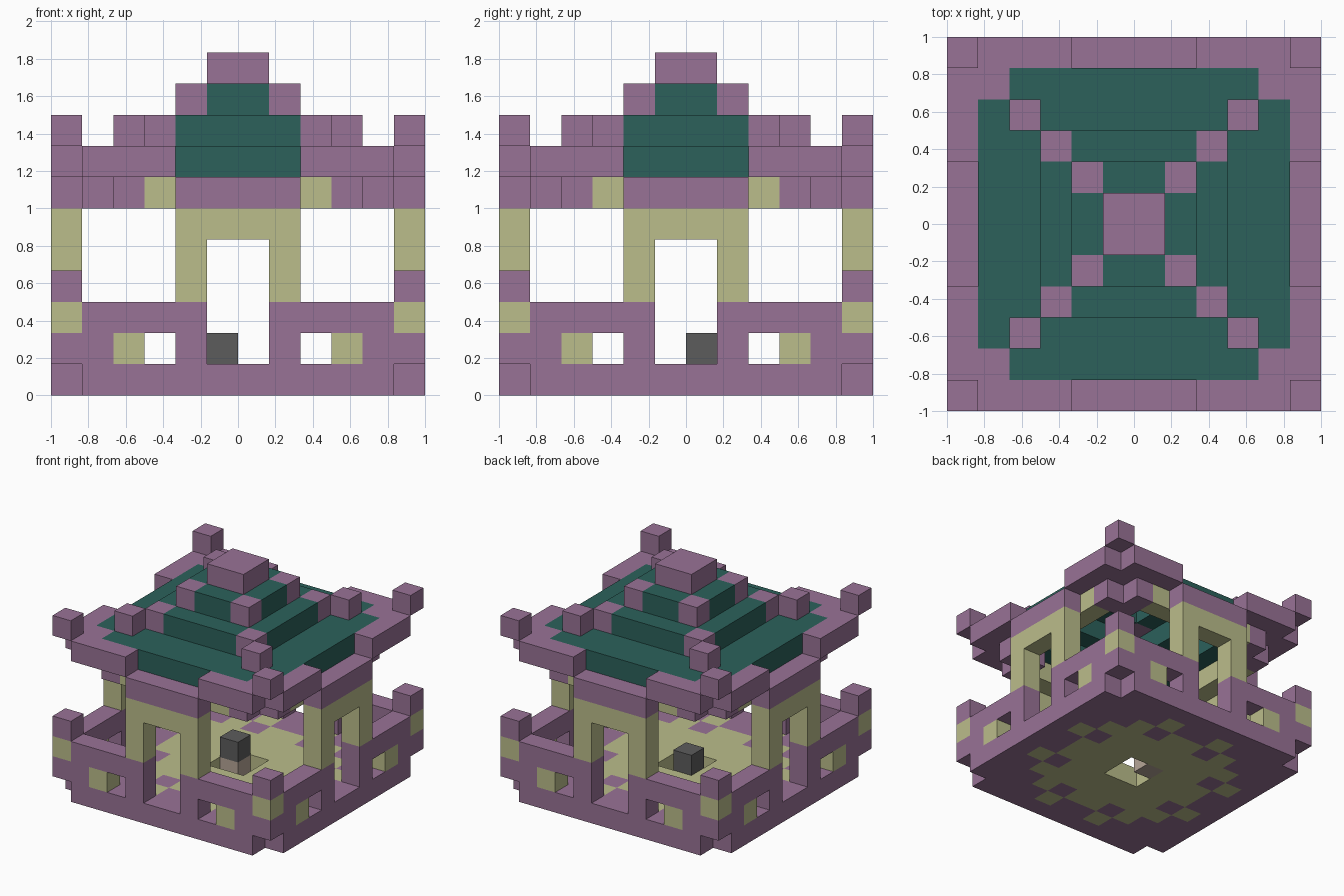
import bpy, bmesh, math

cube = bpy.data.objects.get("Cube")
if cube:
    bpy.data.objects.remove(cube)

N = 12            # blocks along each side
U = 2 / N         # block size


def material(name, rgb):
    m = bpy.data.materials.new(name)
    m.use_nodes = True
    m.diffuse_color = (*rgb, 1)
    bsdf = next(n for n in m.node_tree.nodes if n.type == 'BSDF_PRINCIPLED')
    bsdf.inputs["Base Color"].default_value = (*rgb, 1)
    bsdf.inputs["Roughness"].default_value = 0.9
    return m


MATS = {
    "mauve": material("mauve", (0.318, 0.170, 0.306)),
    "straw": material("straw", (0.497, 0.509, 0.258)),
    "green": material("dark green", (0.025, 0.120, 0.105)),
    "grey": material("grey", (0.107, 0.107, 0.107)),
    "tan": material("tan", (0.47, 0.38, 0.31)),
}
NAMES = list(MATS)
blocks = {}       # (x, y, z) -> (part, colour)


def fill(part, colour, xs, ys, zs):
    """Fill an inclusive range of blocks."""
    for x in range(xs[0], xs[1] + 1):
        for y in range(ys[0], ys[1] + 1):
            for z in range(zs[0], zs[1] + 1):
                blocks[x, y, z] = (part, colour)


def fill4(part, colour, xs, ys, zs):
    """Fill the same range on all four sides."""
    for _ in range(4):
        fill(part, colour, xs, ys, zs)
        xs, ys = (N - 1 - ys[1], N - 1 - ys[0]), xs


def clear4(xs, ys, zs):
    """Carve the same range out of all four sides."""
    fill4("", None, xs, ys, zs)
    for key in [k for k, v in blocks.items() if v[1] is None]:
        del blocks[key]


# Floor slab with a round patterned inlay and a central pit
fill("floor", "mauve", (0, 11), (0, 11), (0, 0))
for x in range(N):
    for y in range(N):
        a, b = abs(x - 5.5), abs(y - 5.5)
        r = math.hypot(a, b)
        if r < 3.7 or (r < 4.8 and (a + b) % 2 == 0):
            fill("floor", "straw", (x, x), (y, y), (0, 0))
clear4((5, 5), (5, 5), (0, 0))
clear4((0, 0), (0, 0), (0, 0))

# Low outer walls with door gaps, small windows and straw blocks
fill4("outer_wall", "mauve", (0, 11), (0, 0), (1, 2))
for x in (2, 9):
    fill4("outer_wall", "straw", (x, x), (0, 0), (1, 1))
for x in (3, 8):
    clear4((x, x), (0, 0), (1, 1))

# Corner posts
fill4("corner_post", "mauve", (0, 0), (0, 0), (1, 3))
fill4("corner_post", "straw", (0, 0), (0, 0), (2, 2))

# Door frames with lintels
fill4("door_frame", "straw", (4, 7), (0, 0), (3, 5))
fill4("door_lintel", "mauve", (4, 7), (0, 0), (6, 6))
clear4((5, 6), (0, 0), (1, 4))

# Ring beam under the roof
fill4("roof_beam", "straw", (3, 8), (1, 1), (6, 6))
fill4("roof_bracket", "mauve", (2, 2), (1, 2), (6, 6))
fill4("roof_bracket", "mauve", (1, 1), (2, 2), (6, 6))

# Raised eaves and corner finials
fill4("eaves", "mauve", (1, 3), (0, 0), (7, 7))
fill4("eaves", "mauve", (8, 10), (0, 0), (7, 7))
fill4("eaves", "mauve", (1, 1), (1, 1), (7, 7))
fill4("corner_finial", "mauve", (0, 0), (0, 0), (8, 8))

# Stepped roof shell, one tier per ring, with hip blocks on the corners
for ring, z in ((1, 7), (2, 7), (3, 8), (4, 9)):
    end = N - 1 - ring
    fill4("roof_tier", "green", (ring + 1, end - 1), (ring, ring), (z, z))
    hip_z = 8 if ring == 2 else z
    fill4("roof_hip", "mauve", (ring, ring), (ring, ring), (hip_z, hip_z))
fill4("roof_tier", "green", (2, 2), (2, 2), (7, 7))
fill("roof_cap", "mauve", (5, 6), (5, 6), (10, 10))

# Centre block standing in the pit
fill("pedestal", "tan", (5, 5), (6, 6), (0, 0))
fill("centre_stone", "grey", (5, 5), (6, 6), (1, 1))


def build(part):
    """Make one clean mesh from the exposed sides of a part's blocks."""
    bm = bmesh.new()
    for (x, y, z), (owner, colour) in blocks.items():
        if owner != part:
            continue
        for axis in range(3):
            for side in (0, 1):
                near = [x, y, z]
                near[axis] += 2 * side - 1
                if tuple(near) in blocks:
                    continue
                u, v = (axis + 1) % 3, (axis + 2) % 3
                corners = []
                for du, dv in ((0, 0), (1, 0), (1, 1), (0, 1)):
                    p = [x, y, z]
                    p[axis] += side
                    p[u] += du
                    p[v] += dv
                    corners.append(bm.verts.new((p[0] * U - 1, p[1] * U - 1, p[2] * U)))
                if not side:
                    corners.reverse()
                bm.faces.new(corners).material_index = NAMES.index(colour)
    bmesh.ops.remove_doubles(bm, verts=bm.verts, dist=0.001)
    bmesh.ops.dissolve_limit(bm, angle_limit=0.01, verts=bm.verts,
                             edges=bm.edges, delimit={'MATERIAL'})
    mesh = bpy.data.meshes.new(part)
    bm.to_mesh(mesh)
    bm.free()
    for m in MATS.values():
        mesh.materials.append(m)
    bpy.context.scene.collection.objects.link(bpy.data.objects.new(part, mesh))


for part in sorted({owner for owner, _ in blocks.values()}):
    build(part)
